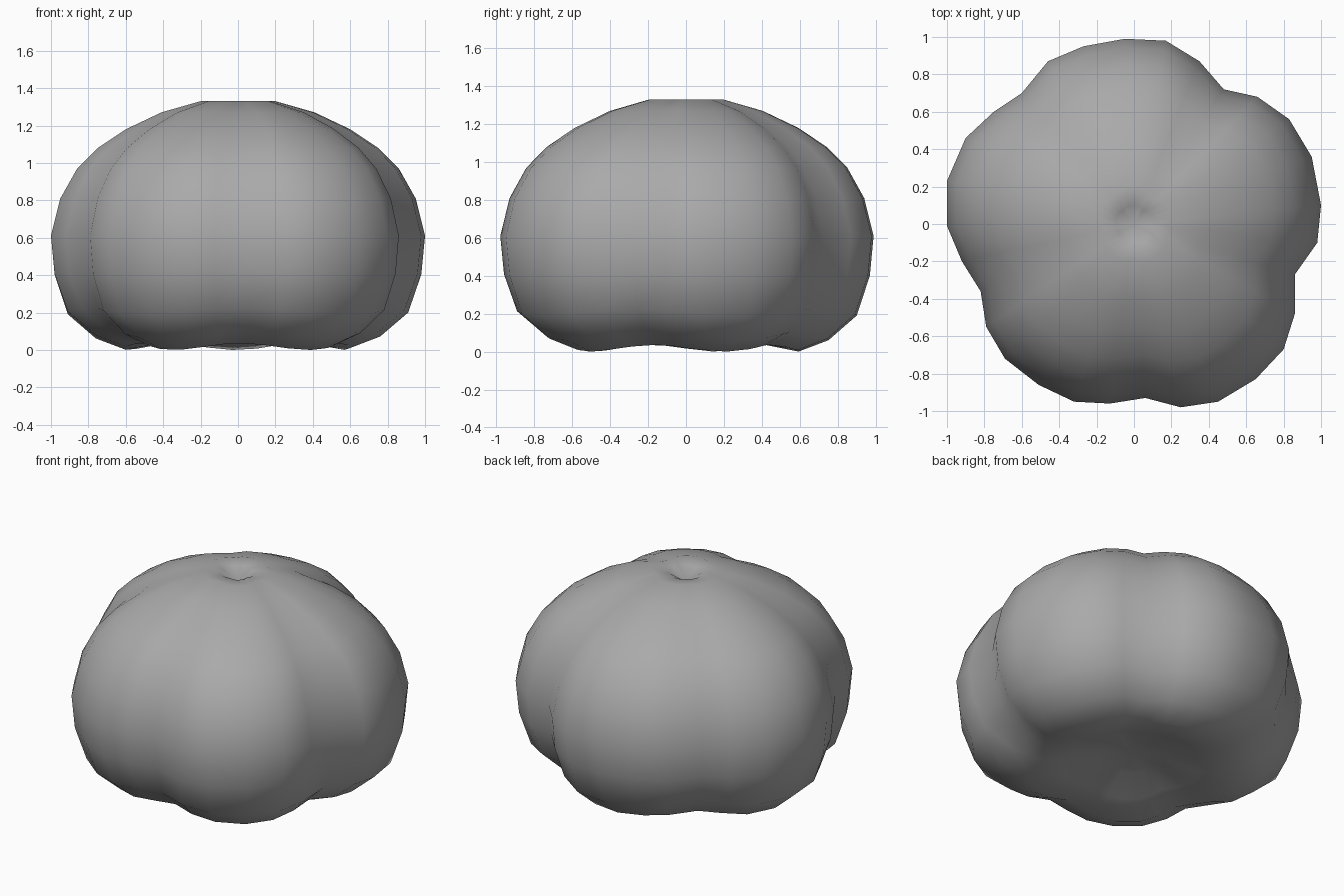
import bpy, bmesh
from math import atan2, cos, radians

default_cube = bpy.data.objects.get("Cube")
if default_cube:
    bpy.data.objects.remove(default_cube, do_unlink=True)


def make_material(name, colour):
    material = bpy.data.materials.new(name)
    material.use_nodes = True
    material.diffuse_color = colour
    shader = next(n for n in material.node_tree.nodes if n.type == 'BSDF_PRINCIPLED')
    shader.inputs["Base Color"].default_value = colour
    return material


# Widest outline of the uneven ribs, counter-clockwise from the left side
outline = [(1, .1), (.95, .36), (.83, .56), (.66, .68), (.48, .72), (.35, .87),
           (.17, .98), (-.05, .99), (-.27, .95), (-.46, .87), (-.6, .7), (-.75, .6),
           (-.9, .46), (-1, .23), (-1, -.01), (-.92, -.2), (-.82, -.36), (-.79, -.55),
           (-.69, -.72), (-.51, -.86), (-.32, -.95), (-.13, -.96), (.06, -.93),
           (.25, -.98), (.45, -.95), (.65, -.83), (.8, -.67), (.86, -.48),
           (.86, -.27), (.98, -.1)]

# Side profile as (radius, height), from the hollow base to the stem dimple
profile = [(.2, .1), (.4, .04), (.6, 0), (.76, .06), (.91, .19), (.98, .4),
           (1, .61), (.95, .81), (.86, .97), (.75, 1.08), (.6, 1.18),
           (.41, 1.27), (.2, 1.33), (.1, 1.32)]
base_centre, top_centre = .12, 1.26


def groove(x, y):
    """Zero on the crest of a rib and one in the valley between ribs."""
    return .5 - .5 * cos(5 * (atan2(y, x) - radians(19)))


def cap(bm, ring, height):
    centre = bm.verts.new((0, 0, height))
    for a, b in zip(ring, ring[1:] + ring[:1]):
        bm.faces.new((a, b, centre))


# Ribbed body: the outline is scaled along the profile, valleys lifted at the base
bm = bmesh.new()
rings = []
for radius, height in profile:
    lift = .06 * max(0, 1 - height / .5) * radius
    rings.append([bm.verts.new((x * radius, y * radius, height + lift * groove(x, y)))
                  for x, y in outline])
for lower, upper in zip(rings, rings[1:]):
    for i in range(len(outline)):
        j = (i + 1) % len(outline)
        bm.faces.new((lower[i], lower[j], upper[j], upper[i]))
cap(bm, rings[0], base_centre)
cap(bm, rings[-1], top_centre)
bmesh.ops.recalc_face_normals(bm, faces=bm.faces[:])
for face in bm.faces:
    face.smooth = True

mesh = bpy.data.meshes.new("ribbed_body")
bm.to_mesh(mesh)
bm.free()
mesh.materials.append(make_material("plain grey", (.4, .4, .4, 1)))
body = bpy.data.objects.new("ribbed_body", mesh)
bpy.context.collection.objects.link(body)
